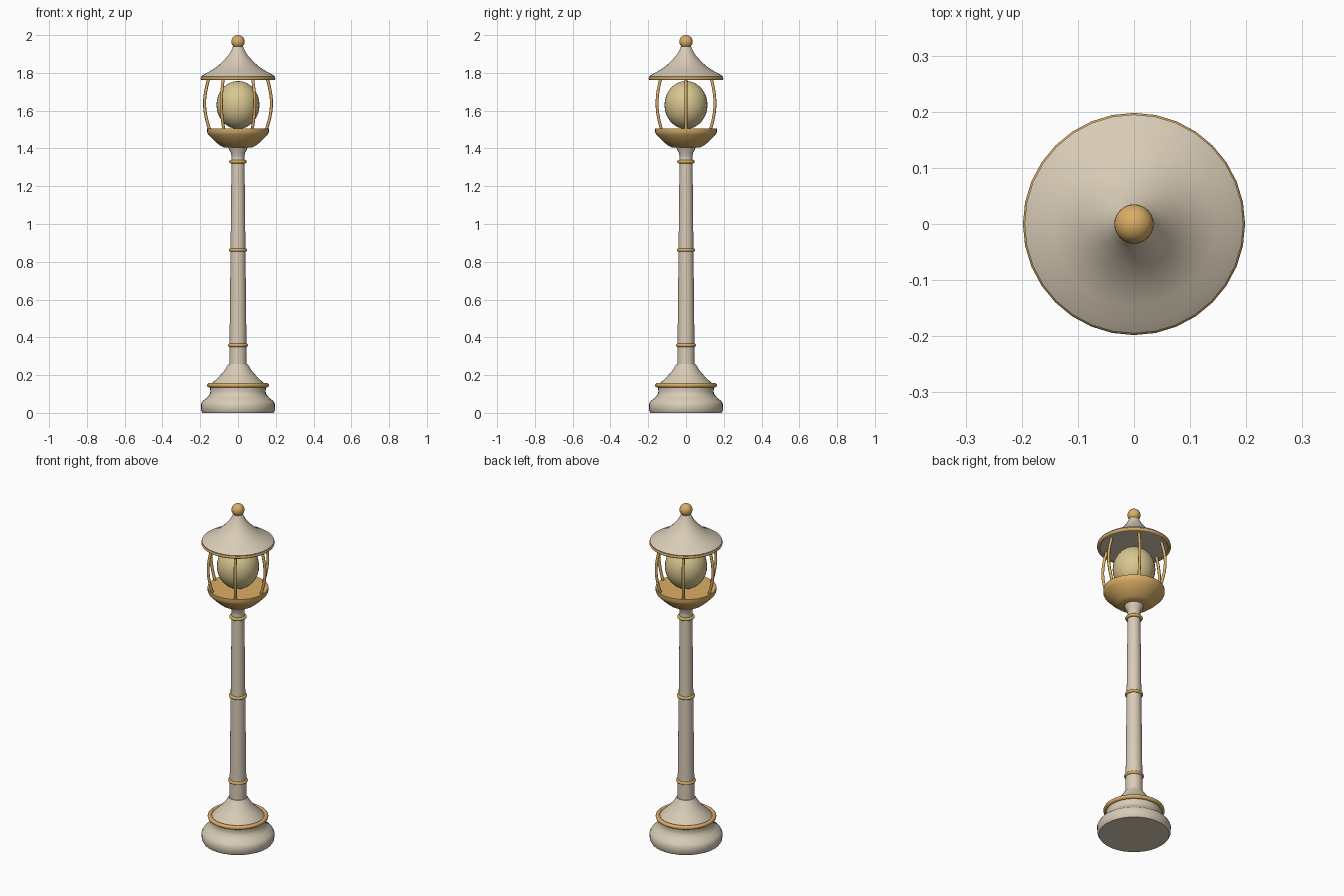
import bpy
from math import cos, sin, pi, radians

cube = bpy.data.objects.get("Cube")
if cube:
    bpy.data.objects.remove(cube, do_unlink=True)

SIDES = 32


def material(name, rgb):
    m = bpy.data.materials.new(name)
    m.use_nodes = True
    m.diffuse_color = (*rgb, 1)
    m.node_tree.nodes["Principled BSDF"].inputs["Base Color"].default_value = (*rgb, 1)
    return m


cream = material("cream_stone", (0.69, 0.60, 0.47))
gold = material("gold_metal", (0.70, 0.42, 0.13))
glow = material("warm_glass", (0.69, 0.57, 0.28))


def finish(obj, name, mat, angle=35):
    obj.name = name
    obj.data.materials.append(mat)
    bpy.ops.object.select_all(action='DESELECT')
    obj.select_set(True)
    bpy.context.view_layer.objects.active = obj
    bpy.ops.object.shade_smooth_by_angle(angle=radians(angle))
    return obj


def lathe(name, profile, mat, angle=35):
    """Spin an upward (radius, height) profile around z and cap both ends."""
    verts = [(r * cos(2 * pi * i / SIDES), r * sin(2 * pi * i / SIDES), z)
             for r, z in profile for i in range(SIDES)]
    faces = [(k * SIDES + i, k * SIDES + (i + 1) % SIDES,
              (k + 1) * SIDES + (i + 1) % SIDES, (k + 1) * SIDES + i)
             for k in range(len(profile) - 1) for i in range(SIDES)]
    faces.append(tuple(reversed(range(SIDES))))
    faces.append(tuple(range(len(verts) - SIDES, len(verts))))
    mesh = bpy.data.meshes.new(name)
    mesh.from_pydata(verts, [], faces)
    obj = bpy.data.objects.new(name, mesh)
    bpy.context.collection.objects.link(obj)
    return finish(obj, name, mat, angle)


def ring(name, radius, z, thickness):
    bpy.ops.mesh.primitive_torus_add(location=(0, 0, z), major_radius=radius,
                                     minor_radius=thickness,
                                     major_segments=SIDES, minor_segments=10)
    finish(bpy.context.object, name, gold, 60)


def ball(name, z, radius, height, mat):
    bpy.ops.mesh.primitive_uv_sphere_add(segments=SIDES, ring_count=16,
                                         radius=1, location=(0, 0, z))
    obj = bpy.context.object
    obj.scale = (radius, radius, height)
    finish(obj, name, mat, 60)


# Foot, flared base and tapering pole
lathe("foot", [(0.188, 0), (0.195, 0.012), (0.197, 0.045), (0.188, 0.062),
               (0.165, 0.08), (0.15, 0.098), (0.146, 0.115), (0.15, 0.14)], cream)
lathe("flared_base", [(0.15, 0.14), (0.134, 0.16), (0.105, 0.187),
                      (0.075, 0.22), (0.05, 0.26)], cream)
lathe("pole", [(0.046, 0.25), (0.034, 1.37)], cream)
lathe("pole_collar", [(0.034, 1.355), (0.037, 1.375), (0.048, 1.395),
                      (0.052, 1.41)], cream)

# Gold trim rings
ring("base_ring", 0.152, 0.146, 0.012)
for label, radius, z in (("lower", 0.044, 0.358), ("middle", 0.040, 0.862),
                         ("upper", 0.038, 1.33)):
    ring(label + "_pole_ring", radius, z, 0.009)

# Lantern cup and globe
lathe("lantern_cup", [(0.075, 1.405), (0.095, 1.415), (0.125, 1.44), (0.158, 1.474),
                      (0.164, 1.487), (0.164, 1.506)], gold)
ball("globe", 1.63, 0.114, 0.127, glow)

# Six bowed bars of the lantern cage
for i in range(6):
    a = i * pi / 3
    curve = bpy.data.curves.new("cage_bar", 'CURVE')
    curve.dimensions = '3D'
    curve.bevel_depth = 0.008
    curve.bevel_resolution = 2
    curve.use_fill_caps = True
    spline = curve.splines.new('POLY')
    steps = 12
    spline.points.add(steps)
    for k, p in enumerate(spline.points):
        t = k / steps
        r = 0.149 + 0.006 * t + 0.025 * sin(pi * t)
        p.co = (r * cos(a), r * sin(a), 1.495 + 0.275 * t, 1)
    bar = bpy.data.objects.new("cage_bar", curve)
    bpy.context.collection.objects.link(bar)
    bpy.ops.object.select_all(action='DESELECT')
    bar.select_set(True)
    bpy.context.view_layer.objects.active = bar
    bpy.ops.object.convert(target='MESH')
    finish(bpy.context.object, f"cage_bar_{i + 1}", gold, 60)

# Roof, its gold rim and the finial
lathe("roof", [(0.19, 1.765), (0.195, 1.782), (0.178, 1.794), (0.145, 1.811),
               (0.112, 1.832), (0.08, 1.861), (0.05, 1.895), (0.036, 1.918),
               (0.026, 1.94)], cream)
ring("roof_rim", 0.189, 1.77, 0.009)
ball("finial", 1.965, 0.035, 0.035, gold)
